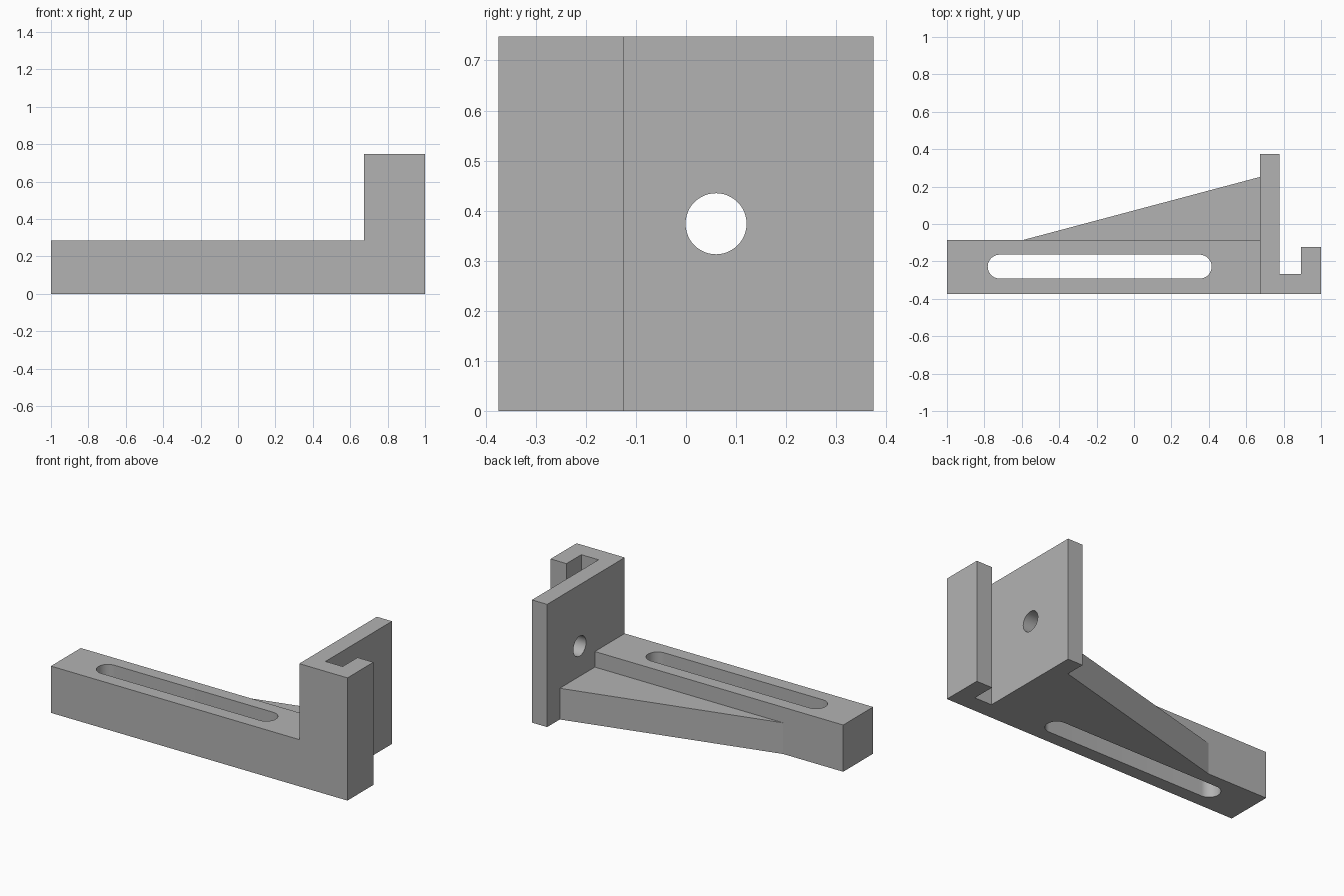
import bpy, bmesh, math

if "Cube" in bpy.data.objects:
    bpy.data.objects.remove(bpy.data.objects["Cube"], do_unlink=True)

grey = bpy.data.materials.new("plain grey")
grey.use_nodes = True
colour = (0.45, 0.45, 0.45, 1)
grey.diffuse_color = colour
grey.node_tree.nodes["Principled BSDF"].inputs["Base Color"].default_value = colour

FRONT, BACK, HEIGHT = -0.374, 0.374, 0.748
PLATE_X, ARM_BACK, ARM_TOP = 0.675, -0.086, 0.285


def prism(name, outline, bottom, top):
    """Extrude a plan outline straight up."""
    bm = bmesh.new()
    face = bm.faces.new([bm.verts.new((x, y, bottom)) for x, y in outline])
    up = bmesh.ops.extrude_face_region(bm, geom=[face])["geom"]
    verts = [v for v in up if isinstance(v, bmesh.types.BMVert)]
    bmesh.ops.translate(bm, verts=verts, vec=(0, 0, top - bottom))
    bmesh.ops.recalc_face_normals(bm, faces=bm.faces)
    mesh = bpy.data.meshes.new(name)
    bm.to_mesh(mesh)
    bm.free()
    mesh.materials.append(grey)
    obj = bpy.data.objects.new(name, mesh)
    bpy.context.collection.objects.link(obj)
    return obj


def combine(target, tool, operation):
    """Apply a boolean and remove the tool object."""
    mod = target.modifiers.new(operation, "BOOLEAN")
    mod.operation, mod.object, mod.solver = operation, tool, "EXACT"
    bpy.ops.object.select_all(action="DESELECT")
    bpy.context.view_layer.objects.active = target
    target.select_set(True)
    bpy.ops.object.modifier_apply(modifier=mod.name)
    bpy.data.objects.remove(tool, do_unlink=True)


# Upright hook: tall plate, front web and short lip
bracket = prism("slotted_bracket", [
    (PLATE_X, FRONT), (1, FRONT), (1, -0.124), (0.893, -0.124),
    (0.893, -0.267), (0.777, -0.267), (0.777, BACK), (PLATE_X, BACK)], 0, HEIGHT)

# Long arm and its lower side gusset, running slightly into the plate
inside = PLATE_X + 0.05
arm = prism("arm", [(-1, FRONT), (inside, FRONT), (inside, ARM_BACK), (-1, ARM_BACK)], 0, ARM_TOP)
gusset = prism("gusset", [
    (-0.595, ARM_BACK), (-0.595, ARM_BACK - 0.05), (inside, ARM_BACK - 0.05),
    (inside, 0.252), (PLATE_X, 0.252)], 0, 0.19)
combine(arm, gusset, "UNION")
combine(bracket, arm, "UNION")

# Rounded adjustment slot through the arm
radius, steps = 0.064, 24
slot_outline = []
for centre, start in ((0.351, -math.pi / 2), (-0.718, math.pi / 2)):
    for i in range(steps + 1):
        a = start + math.pi * i / steps
        slot_outline.append((centre + radius * math.cos(a), -0.228 + radius * math.sin(a)))
combine(bracket, prism("slot_cutter", slot_outline, -0.1, 0.5), "DIFFERENCE")

# Round bolt hole through the plate
bpy.ops.mesh.primitive_cylinder_add(
    vertices=48, radius=0.061, depth=0.3, location=(0.726, 0.06, HEIGHT / 2),
    rotation=(0, math.pi / 2, 0))
hole = bpy.context.object
hole.data.materials.append(grey)
combine(bracket, hole, "DIFFERENCE")

# Merge flat regions, then smooth only the curved walls
bm = bmesh.new()
bm.from_mesh(bracket.data)
bmesh.ops.remove_doubles(bm, verts=bm.verts, dist=0.0001)
bmesh.ops.dissolve_limit(bm, angle_limit=0.01, verts=bm.verts, edges=bm.edges)
bm.to_mesh(bracket.data)
bm.free()
bpy.ops.object.select_all(action="DESELECT")
bpy.context.view_layer.objects.active = bracket
bracket.select_set(True)
bpy.ops.object.shade_smooth_by_angle(angle=math.radians(12))
